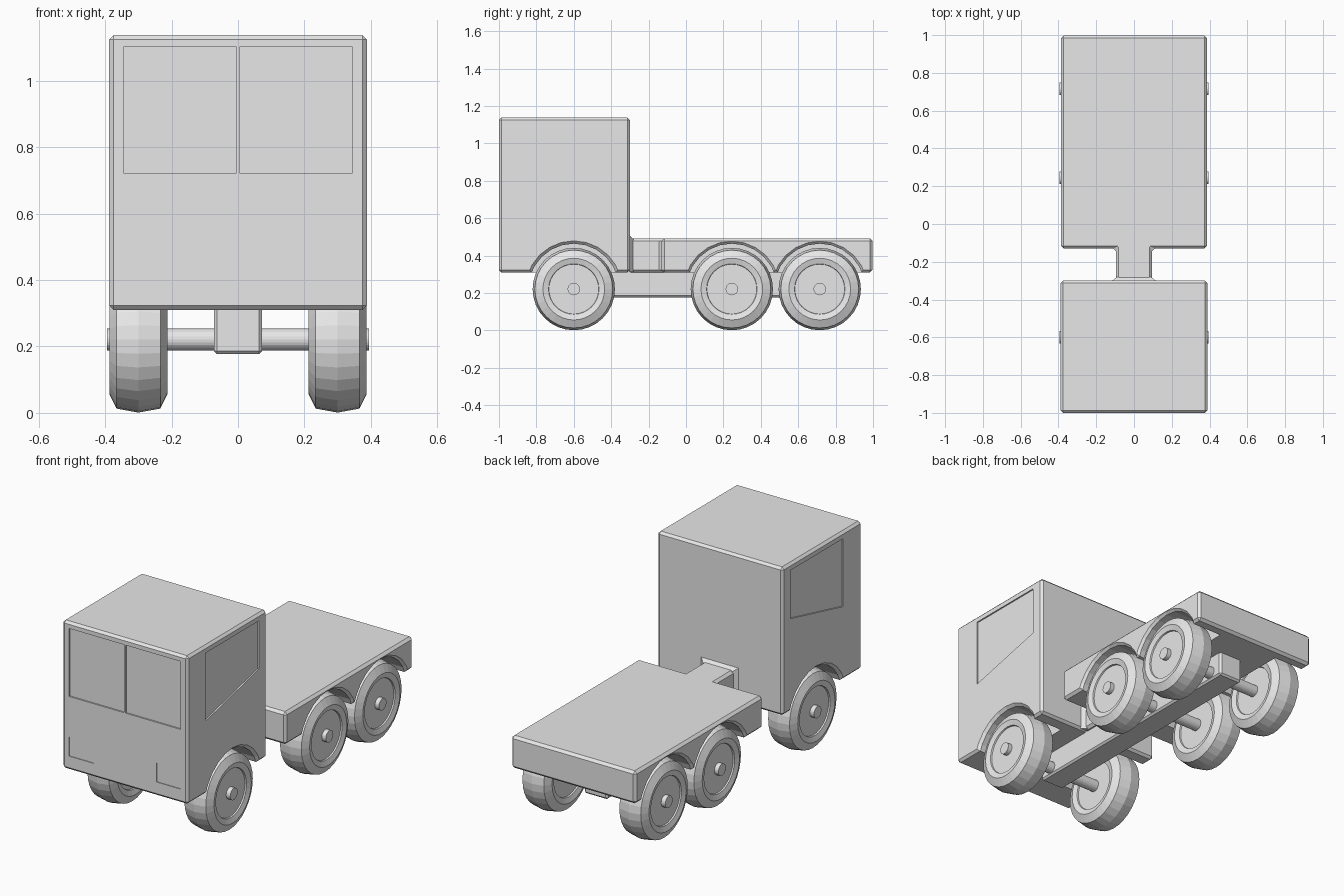
import bpy, bmesh, math
from mathutils import Vector

if "Cube" in bpy.data.objects:
    bpy.data.objects.remove(bpy.data.objects["Cube"])

grey = bpy.data.materials.new("plain grey")
grey.diffuse_color = (0.8, 0.8, 0.8, 1)
grey.use_nodes = True
grey.node_tree.nodes["Principled BSDF"].inputs["Base Color"].default_value = grey.diffuse_color

AXLE_Z = 0.221
AXLES = {"front": -0.60, "middle": 0.245, "rear": 0.715}


def finish(name, bm):
    bmesh.ops.recalc_face_normals(bm, faces=bm.faces)
    me = bpy.data.meshes.new(name)
    bm.to_mesh(me)
    bm.free()
    me.materials.append(grey)
    ob = bpy.data.objects.new(name, me)
    bpy.context.collection.objects.link(ob)
    return ob


def prism(name, pts, vec):
    """Extrude a flat outline along a vector."""
    bm = bmesh.new()
    face = bm.faces.new([bm.verts.new(p) for p in pts])
    out = bmesh.ops.extrude_face_region(bm, geom=[face], use_keep_orig=True)
    moved = [v for v in out["geom"] if isinstance(v, bmesh.types.BMVert)]
    bmesh.ops.translate(bm, vec=Vector(vec), verts=moved)
    return finish(name, bm)


def box(name, x0, x1, y0, y1, z0, z1):
    pts = [(x0, y0, z0), (x1, y0, z0), (x1, y1, z0), (x0, y1, z0)]
    return prism(name, pts, (0, 0, z1 - z0))


def lathe(name, profile, y, segs):
    """Revolve (x, radius) points around an axle line; ends are capped."""
    bm = bmesh.new()
    rings = []
    for x, r in profile:
        rings.append([bm.verts.new((x, y + r * math.sin(2 * math.pi * i / segs),
                                    AXLE_Z - r * math.cos(2 * math.pi * i / segs)))
                      for i in range(segs)])
    for a, b in zip(rings, rings[1:]):
        for i in range(segs):
            j = (i + 1) % segs
            bm.faces.new((a[i], a[j], b[j], b[i]))
    bm.faces.new(rings[0])
    bm.faces.new(rings[-1])
    return finish(name, bm)


def apply(ob, mod):
    bpy.context.view_layer.objects.active = ob
    bpy.ops.object.modifier_apply(modifier=mod.name)


def bevel(ob, width):
    mod = ob.modifiers.new("bevel", "BEVEL")
    mod.width = width
    mod.segments = 1
    mod.limit_method = "ANGLE"
    apply(ob, mod)


def cut(ob, cutter):
    mod = ob.modifiers.new("cut", "BOOLEAN")
    mod.operation = "DIFFERENCE"
    mod.solver = "EXACT"
    mod.object = cutter
    apply(ob, mod)
    bpy.data.objects.remove(cutter)


def cut_arch(ob, y):
    # wheel arch with a flared outer lip, on both sides
    for s in (-1, 1):
        prof = [(s * 0.19, 0.243), (s * 0.373, 0.243), (s * 0.389, 0.259), (s * 0.45, 0.259)]
        cut(ob, lathe("arch_cutter", prof, y, 24))


# Cab with chamfered edges and wheel arches
cab = box("cab", -0.388, 0.388, -1.0, -0.30, 0.31, 1.138)
bevel(cab, 0.013)
cut_arch(cab, AXLES["front"])

# Recessed windscreen halves, lamps and side windows
for s in (-1, 1):
    xs = sorted((s * 0.004, s * 0.345))
    cut(cab, box("windscreen_cutter", *xs, -1.1, -0.992, 0.722, 1.102))
    xs = sorted((s * 0.195, s * 0.347))
    cut(cab, box("lamp_cutter", *xs, -1.1, -0.996, 0.388, 0.495))
    x = s * 0.380
    cut(cab, prism("side_window_cutter",
                   [(x, -0.835, 0.72), (x, -0.37, 0.83), (x, -0.37, 1.10), (x, -0.835, 1.10)],
                   (s * 0.1, 0, 0)))

# Flat bed with the narrow neck reaching the cab
half = [(0.386, 0.998), (0.386, -0.13), (0.095, -0.13), (0.095, -0.31)]
outline = half + [(-x, y) for x, y in reversed(half)]
bed = prism("flat_bed", [(x, y, 0.31) for x, y in outline], (0, 0, 0.182))
bevel(bed, 0.014)
for key in ("middle", "rear"):
    cut_arch(bed, AXLES[key])

# Tapered collar where the neck meets the cab
bm = bmesh.new()
loops = [[bm.verts.new(p) for p in ((-w, y, 0.312), (w, y, 0.312), (w, y, t), (-w, y, t))]
         for y, w, t in ((-0.28, 0.09, 0.488), (-0.301, 0.117, 0.508))]
for loop in loops:
    bm.faces.new(loop)
for i in range(4):
    j = (i + 1) % 4
    bm.faces.new((loops[0][i], loops[0][j], loops[1][j], loops[1][i]))
finish("neck_collar", bm)

# Central chassis beam
beam = box("chassis_beam", -0.073, 0.073, -0.68, 0.80, 0.177, 0.33)
bevel(beam, 0.01)

# Axles and wheels
wheel_half = [(-0.070, 0.133), (-0.078, 0.135), (-0.087, 0.165),
              (-0.066, 0.208), (0.0, 0.22)]
wheel_profile = wheel_half + [(-x, r) for x, r in reversed(wheel_half[:-1])]
for key, y in AXLES.items():
    lathe(key + "_axle", [(-0.395, 0.033), (0.395, 0.033)], y, 24)
    for side, s in (("left", 1), ("right", -1)):
        lathe(f"{key}_{side}_wheel", [(x + s * 0.3, r) for x, r in wheel_profile], y, 32)
